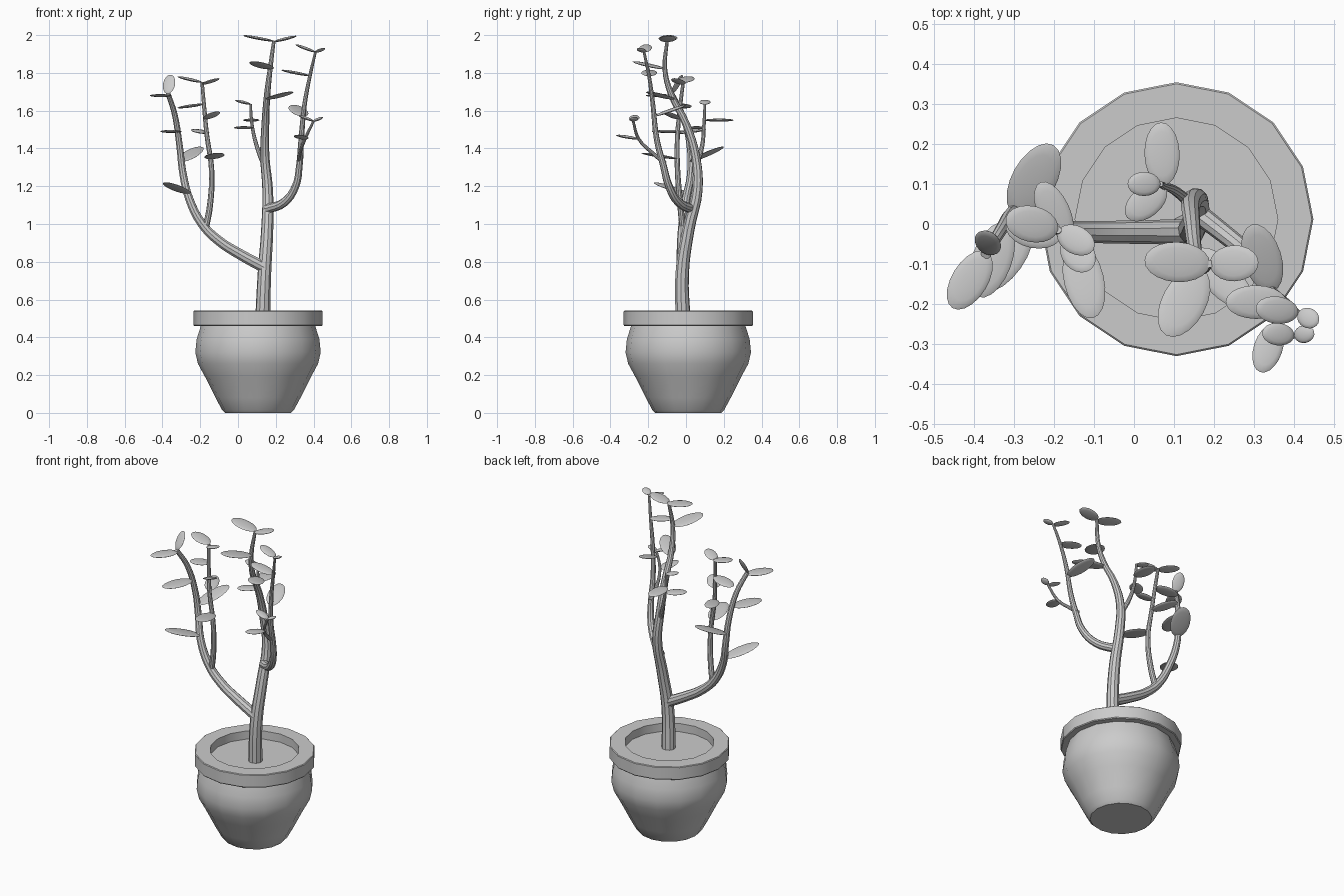
import bpy, bmesh, math
from mathutils import Vector, Matrix

cube = bpy.data.objects.get("Cube")
if cube:
    bpy.data.objects.remove(cube, do_unlink=True)

grey = bpy.data.materials.new("plain grey")
grey.use_nodes = True
grey.diffuse_color = (0.6, 0.6, 0.6, 1)
grey.node_tree.nodes["Principled BSDF"].inputs["Base Color"].default_value = (0.6, 0.6, 0.6, 1)

POT = Vector((0.106, 0.012, 0))
UP = Vector((0, 0, 1))


def finish(name, data, angle=35):
    """Link the data as an object, turn it into a mesh and smooth it."""
    data.materials.append(grey)
    ob = bpy.data.objects.new(name, data)
    bpy.context.collection.objects.link(ob)
    bpy.ops.object.select_all(action='DESELECT')
    ob.select_set(True)
    bpy.context.view_layer.objects.active = ob
    if ob.type == 'CURVE':
        bpy.ops.object.convert(target='MESH')
        ob = bpy.context.object
    bpy.ops.object.shade_smooth_by_angle(angle=math.radians(angle))
    return ob


def lathe(name, profile, closed=False, sides=16):
    """Spin a radius/height profile round the pot axis."""
    bm = bmesh.new()
    rings = []
    for r, z in profile:
        ring = []
        for i in range(sides):
            a = math.tau * i / sides
            ring.append(bm.verts.new(POT + Vector((r * math.cos(a), r * math.sin(a), z))))
        rings.append(ring)
    pairs = list(zip(rings, rings[1:]))
    if closed:
        pairs.append((rings[-1], rings[0]))
    else:
        bm.faces.new(rings[0])
        bm.faces.new(rings[-1])
    for low, high in pairs:
        for i in range(sides):
            j = (i + 1) % sides
            bm.faces.new((low[i], low[j], high[j], high[i]))
    bmesh.ops.recalc_face_normals(bm, faces=bm.faces)
    mesh = bpy.data.meshes.new(name)
    bm.to_mesh(mesh)
    bm.free()
    return finish(name, mesh)


def stem(name, points, thick, thin):
    """Tapering tube through the points."""
    curve = bpy.data.curves.new(name, 'CURVE')
    curve.dimensions = '3D'
    curve.bevel_depth = 1
    curve.bevel_resolution = 3
    curve.resolution_u = 4
    curve.use_fill_caps = True
    spline = curve.splines.new('BEZIER')
    spline.bezier_points.add(len(points) - 1)
    for i, (bp, co) in enumerate(zip(spline.bezier_points, points)):
        bp.co = co
        bp.handle_left_type = bp.handle_right_type = 'AUTO'
        bp.radius = thick + (thin - thick) * i / (len(points) - 1)
    finish(name, curve)


def point_at(points, z):
    """Point of a rising stem at a given height."""
    for a, b in zip(points, points[1:]):
        if z <= b[2]:
            t = max(0, (z - a[2]) / (b[2] - a[2]))
            return Vector(a).lerp(Vector(b), t)
    return Vector(points[-1])


def leaf(name, points, centre, rise, width, facing=UP):
    """Flat oval leaf whose inner end sits on the stem, below its centre by rise."""
    centre = Vector(centre)
    along = centre - point_at(points, centre.z - rise)
    length = along.length
    along.normalize()
    side = Vector(facing).cross(along).normalized()
    normal = along.cross(side)
    basis = Matrix((along * length, side * width, normal * 0.008)).transposed().to_4x4()
    bm = bmesh.new()
    bmesh.ops.create_uvsphere(bm, u_segments=20, v_segments=8, radius=1,
                              matrix=Matrix.Translation(centre) @ basis)
    mesh = bpy.data.meshes.new(name)
    bm.to_mesh(mesh)
    bm.free()
    finish(name, mesh, 60)


# Pot, rim and soil
lathe("pot_body", [(.175, 0), (.19, .015), (.225, .08), (.28, .19), (.318, .26),
                   (.332, .32), (.325, .39), (.303, .46)])
lathe("pot_rim", [(.253, .46), (.338, .46), (.342, .465), (.342, .537), (.338, .541), (.253, .541)], True)
lathe("soil", [(.255, .465), (.255, .49)])

# Stems, each listed from base to tip
trunk = [(.13, -.015, .48), (.14, -.02, .74), (.155, .015, .98), (.157, .06, 1.18),
         (.142, .05, 1.36), (.145, 0, 1.53), (.155, -.08, 1.69), (.17, -.112, 1.82), (.19, -.1, 1.97)]
left_branch = [(.14, -.02, .77), (.01, -.02, .84), (-.1, -.02, .91), (-.19, -.015, 1.0),
               (-.257, 0, 1.13), (-.29, .025, 1.26), (-.31, .02, 1.42), (-.335, -.02, 1.58), (-.37, -.075, 1.69)]
inner_branch = [(-.175, -.015, .96), (-.148, -.03, 1.1), (-.14, -.045, 1.29),
                (-.165, -.045, 1.47), (-.18, -.03, 1.63), (-.19, -.015, 1.75)]
right_branch = [(.155, .03, 1.08), (.245, -.04, 1.115), (.305, -.09, 1.2), (.325, -.12, 1.31),
                (.335, -.155, 1.45), (.352, -.175, 1.63), (.38, -.195, 1.78), (.41, -.222, 1.91)]
front_twig = [(.322, -.11, 1.32), (.326, -.17, 1.37), (.355, -.25, 1.45), (.4, -.28, 1.545)]
rear_twig = [(.138, .055, 1.31), (.1, .085, 1.41), (.075, .095, 1.52), (.066, .1, 1.635)]

stem("trunk", trunk, .04, .009)
stem("left_branch", left_branch, .032, .013)
stem("inner_branch", inner_branch, .018, .009)
stem("right_branch", right_branch, .026, .007)
stem("front_twig", front_twig, .012, .007)
stem("rear_twig", rear_twig, .014, .007)

# Leaves: centre, rise from the stem, half width
foliage = {
    "trunk": (trunk, [((.108, -.095, 1.983), .015, .05), ((.25, -.098, 1.98), .015, .045),
                      ((.125, -.195, 1.84), .02, .055), ((.22, -.135, 1.68), .02, .045)]),
    "left": (left_branch, [((-.325, -.08, 1.19), .03, .052), ((-.25, .11, 1.37), .04, .055),
                           ((-.355, -.09, 1.49), 0, .05), ((-.41, -.14, 1.68), 0, .045)]),
    "inner": (inner_branch, [((-.255, 0, 1.765), .015, .045), ((-.145, -.04, 1.755), .015, .035),
                             ((-.125, -.14, 1.36), .015, .05), ((-.14, -.075, 1.575), .02, .04),
                             ((-.25, -.015, 1.625), -.01, .045), ((-.2, .03, 1.49), .01, .04)]),
    "right": (right_branch, [((.357, -.215, 1.93), .02, .034), ((.435, -.235, 1.92), .01, .025),
                             ((.305, -.195, 1.8), .015, .042), ((.32, -.085, 1.6), .03, .048)]),
    "front": (front_twig, [((.425, -.275, 1.555), .01, .022), ((.36, -.275, 1.56), .015, .028),
                           ((.335, -.31, 1.46), .01, .036)]),
    "rear": (rear_twig, [((.025, .1, 1.645), .01, .03), ((.03, .055, 1.51), .0, .038),
                         ((.07, .175, 1.55), 0, .044)]),
}
for place, (points, leaves) in foliage.items():
    for n, (centre, rise, width) in enumerate(leaves, 1):
        leaf(f"{place}_leaf_{n}", points, centre, rise, width)

# Upright leaf at the tip of the left branch
leaf("upright_leaf", left_branch, (-.365, -.047, 1.74), .05, .035, (-.4, -1, .2))
